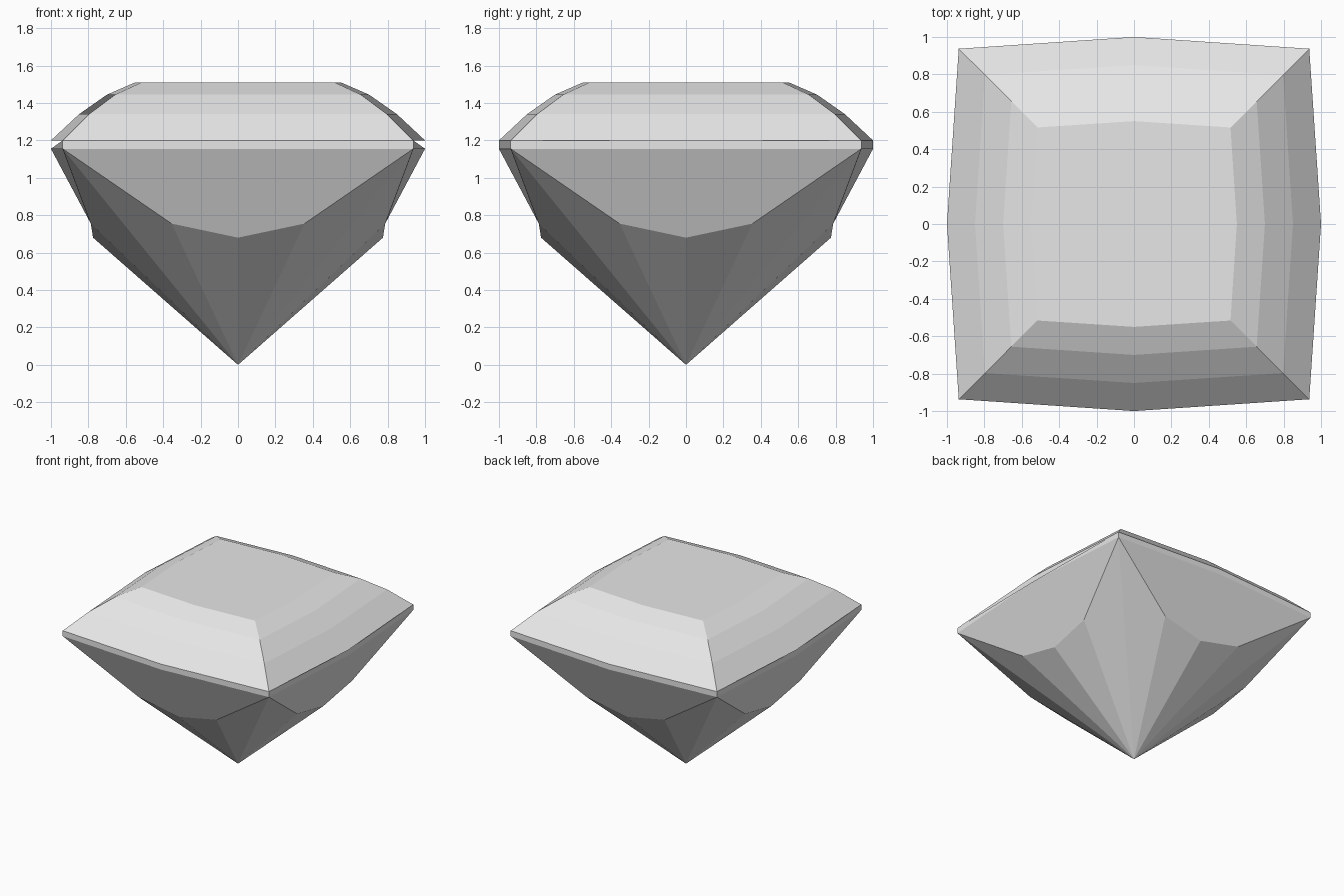
import bpy, bmesh
from mathutils import Matrix
from math import pi

cube = bpy.data.objects.get("Cube")
if cube:
    bpy.data.objects.remove(cube)

# One plain grey material
grey = bpy.data.materials.new("pale grey")
grey.use_nodes = True
colour = (0.8, 0.8, 0.8, 1)
grey.diffuse_color = colour
grey.node_tree.nodes["Principled BSDF"].inputs["Base Color"].default_value = colour

# Crown tiers from girdle to table: (height, half width at middle, half width at corner)
tiers = [(1.155, 1.0, 0.937), (1.2, 1.0, 0.937), (1.34, 0.85, 0.797),
         (1.445, 0.70, 0.656), (1.51, 0.55, 0.516)]

bm = bmesh.new()


def add_face(points, turn):
    bm.faces.new([bm.verts.new(turn @ Matrix.Translation(p).translation) for p in points])


# Each side is the front side turned about the vertical axis
for side in range(4):
    turn = Matrix.Rotation(side * pi / 2, 3, 'Z')
    rows = [[(-c, -c, z), (0, -m, z), (c, -c, z)] for z, m, c in tiers]

    # Girdle band and crown facets
    for low, high in zip(rows, rows[1:]):
        add_face(low + high[::-1], turn)

    # Large pavilion facet, with its lower points
    left, middle, right = rows[0]
    keel_left, keel, keel_right = (-0.355, -0.787, 0.755), (0, -0.775, 0.68), (0.355, -0.787, 0.755)
    add_face([right, middle, left, keel_left, keel, keel_right], turn)

    # Narrow facets running down to the tip
    lower = [left, keel_left, keel, keel_right, right]
    for a, b in zip(lower, lower[1:]):
        add_face([a, (0, 0, 0), b], turn)

bmesh.ops.remove_doubles(bm, verts=bm.verts, dist=0.001)

# Flat table closing the top
rim = [e for e in bm.edges if e.is_boundary]
bmesh.ops.contextual_create(bm, geom=rim)
bmesh.ops.recalc_face_normals(bm, faces=bm.faces)

mesh = bpy.data.meshes.new("cushion_gem")
bm.to_mesh(mesh)
bm.free()
mesh.materials.append(grey)
gem = bpy.data.objects.new("cushion_gem", mesh)
bpy.context.scene.collection.objects.link(gem)
